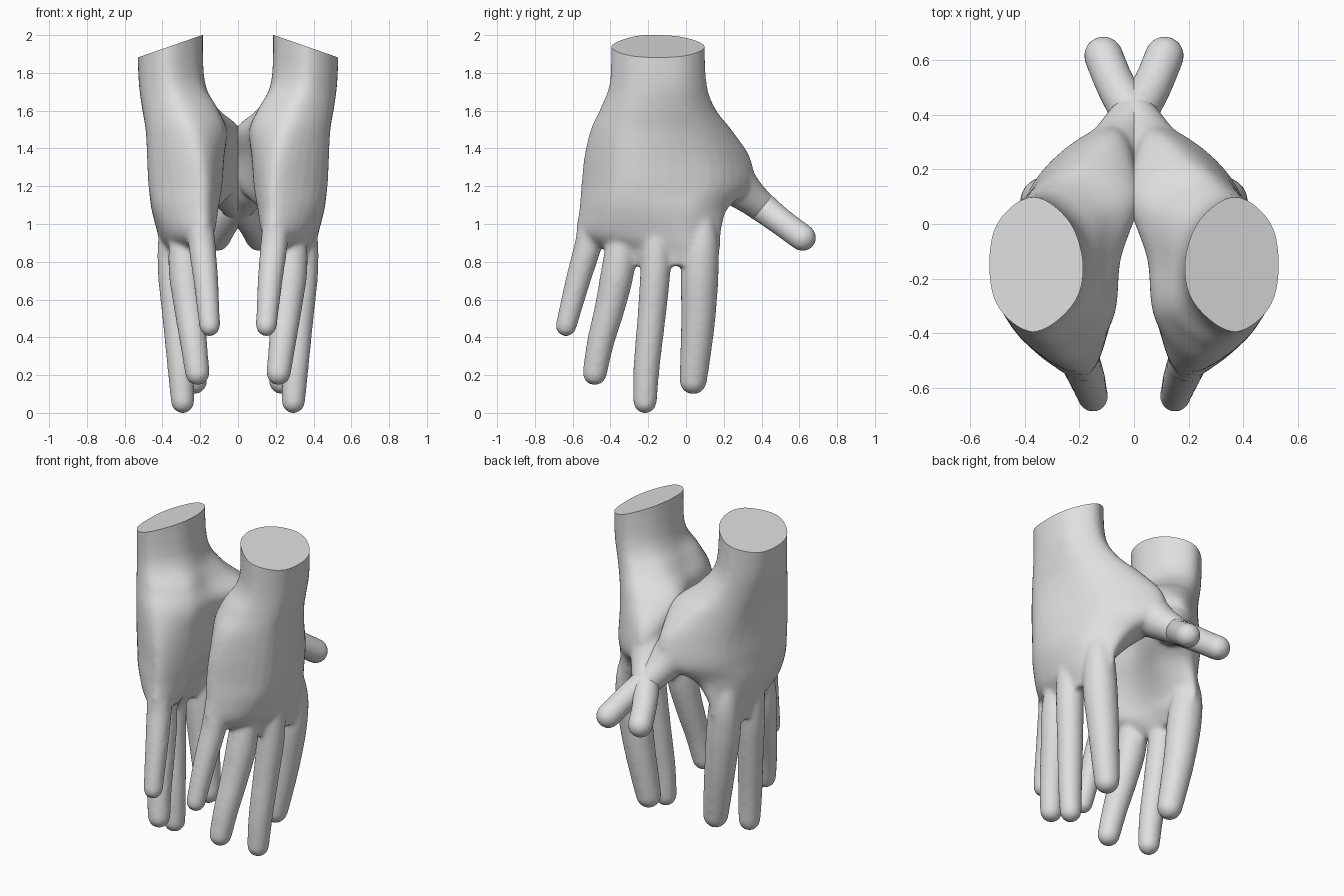
import bpy, bmesh, math
from mathutils import Vector

cube = bpy.data.objects.get("Cube")
if cube:
    bpy.data.objects.remove(cube, do_unlink=True)

SIDES = 24

skin = bpy.data.materials.new("plain_grey")
skin.use_nodes = True
GREY = (0.74, 0.74, 0.74, 1)
skin.diffuse_color = GREY
skin.node_tree.nodes["Principled BSDF"].inputs["Base Color"].default_value = GREY


def spline(points, steps, closed=False):
    """Smooth interpolation through points of any dimension."""
    pts = [Vector(p) for p in points]
    n = len(pts)

    def at(i):
        return pts[i % n] if closed else pts[max(0, min(n - 1, i))]

    out = []
    for i in range(n if closed else n - 1):
        a, b, c, d = at(i - 1), at(i), at(i + 1), at(i + 2)
        for s in range(steps):
            t = s / steps
            out.append(b + (c - a) * (t / 2)
                       + (a * 2 - b * 5 + c * 4 - d) * (t * t / 2)
                       + (b * 3 - a - c * 3 + d) * (t ** 3 / 2))
    if not closed:
        out.append(pts[-1])
    return out


def loft(bm, rings):
    """Closed skin over a list of rings with equal point counts."""
    loops = [[bm.verts.new(p) for p in ring] for ring in rings]
    faces = [bm.faces.new(loops[0]), bm.faces.new(loops[-1])]
    for low, high in zip(loops, loops[1:]):
        for i in range(len(low)):
            j = (i + 1) % len(low)
            faces.append(bm.faces.new((low[i], low[j], high[j], high[i])))
    bmesh.ops.recalc_face_normals(bm, faces=faces)


def palm_ring(row):
    """Cross-section from both hand edges, the back and the cupped palm."""
    z, px, py, back_p, back_t, tx, ty, in_t, cup, in_p = row

    def across(f):
        return py + (ty - py) * f

    outline = [(px, py, z), (back_p, across(.25), z), (back_t, across(.75), z),
               (tx, ty, z), (in_t, across(.83), z), (cup, across(.5), z),
               (in_p, across(.2), z)]
    return spline(outline, 6, closed=True)


def add_finger(bm, path):
    """Tapered tube along (x, y, z, radius) with a round tip."""
    samples = spline(path, 6)
    centres = [s.to_3d() for s in samples]
    radii = [s[3] for s in samples]
    heading = (centres[-1] - centres[-2]).normalized()
    tip, tip_r = centres[-1], radii[-1]
    for k in range(1, 6):
        a = math.radians(k * 16)
        centres.append(tip + heading * tip_r * math.sin(a))
        radii.append(tip_r * math.cos(a))
    rings = []
    for i, c in enumerate(centres):
        along = centres[min(i + 1, len(centres) - 1)] - centres[max(i - 1, 0)]
        u = along.cross(Vector((1, 0, 0))).normalized()
        v = along.cross(u).normalized()
        rings.append([c + (u * math.cos(w) + v * math.sin(w)) * radii[i]
                      for w in (math.tau * k / SIDES for k in range(SIDES))])
    loft(bm, rings)


# Wrist, palm and finger web levels
LEVELS = [
    (2.16, .37, -.4, .52, .515, .38, .1, .24, .185, .22),
    (1.78, .37, -.4, .51, .51, .37, .105, .23, .18, .22),
    (1.62, .31, -.45, .495, .475, .3, .15, .13, .12, .13),
    (1.5, .26, -.505, .48, .425, .19, .24, -.01, .05, .085),
    (1.35, .22, -.54, .475, .38, .1, .34, -.01, .07, .085),
    (1.2, .2, -.555, .465, .385, .12, .35, .0, .09, .09),
    (1.08, .2, -.565, .435, .43, .25, .22, .12, .14, .105),
    (.94, .19, -.57, .38, .42, .31, .185, .23, .2, .13),
    (.86, .25, -.42, .36, .405, .31, .18, .25, .24, .21),
    (.78, .3, -.29, .37, .385, .31, .16, .28, .28, .28),
]

# Digits as centre lines with radius
DIGITS = {
    "thumb": [(.19, .12, 1.42, .12), (.08, .25, 1.23, .118), (.025, .36, 1.125, .088),
              (-.06, .495, 1.018, .074), (-.112, .617, .928, .073)],
    "index": [(.3, .05, 1.2, .04), (.325, .08, .95, .085), (.315, .073, .75, .1),
              (.285, .065, .5, .091), (.252, .048, .28, .08), (.235, .038, .17, .073)],
    "middle": [(.33, -.14, 1.2, .04), (.345, -.155, .95, .075), (.345, -.162, .75, .08),
               (.325, -.183, .5, .075), (.305, -.208, .25, .07), (.293, -.217, .06, .063)],
    "ring": [(.27, -.3, 1.2, .04), (.285, -.335, .95, .075), (.28, -.36, .76, .088),
             (.26, -.4, .57, .081), (.235, -.453, .37, .072), (.215, -.483, .21, .065)],
    "little": [(.22, -.4, 1.2, .04), (.2, -.495, 1, .068), (.19, -.52, .88, .072),
               (.17, -.572, .7, .066), (.15, -.635, .46, .056)],
}

# Rough hand from overlapping parts, fused and softened
bm = bmesh.new()
loft(bm, [palm_ring(row) for row in spline(LEVELS, 5)])
for path in DIGITS.values():
    add_finger(bm, path)
rough = bpy.data.meshes.new("rough_hand")
bm.to_mesh(rough)
bm.free()
form = bpy.data.objects.new("rough_hand", rough)
bpy.context.collection.objects.link(form)
remesh = form.modifiers.new("fuse", "REMESH")
remesh.mode = "VOXEL"
remesh.voxel_size = 0.012
soften = form.modifiers.new("soften", "SMOOTH")
soften.factor = 0.5
soften.iterations = 14
fused = bpy.data.meshes.new_from_object(
    form.evaluated_get(bpy.context.evaluated_depsgraph_get()))
bpy.data.objects.remove(form, do_unlink=True)

# Slanted flat cut at the wrist
bm = bmesh.new()
bm.from_mesh(fused)
for f in bm.faces:
    f.smooth = True
cut = bmesh.ops.bisect_plane(
    bm, geom=bm.verts[:] + bm.edges[:] + bm.faces[:], plane_co=(.19, 0, 2),
    plane_no=(.348, 0, 1), clear_outer=True)
rim = [e for e in cut["geom_cut"] if isinstance(e, bmesh.types.BMEdge)]
cap = bmesh.ops.edgeloop_fill(bm, edges=rim)["faces"]
for f in cap:
    f.smooth = False
for e in rim:
    e.smooth = False
bmesh.ops.recalc_face_normals(bm, faces=bm.faces)


def make_hand(name):
    mesh = bpy.data.meshes.new(name)
    bm.to_mesh(mesh)
    mesh.materials.clear()
    mesh.materials.append(skin)
    bpy.context.collection.objects.link(bpy.data.objects.new(name, mesh))


# Mirrored pair
make_hand("left_hand")
for v in bm.verts:
    v.co.x = -v.co.x
bmesh.ops.reverse_faces(bm, faces=bm.faces)
make_hand("right_hand")
bm.free()
bpy.data.meshes.remove(fused)
bpy.data.meshes.remove(rough)
